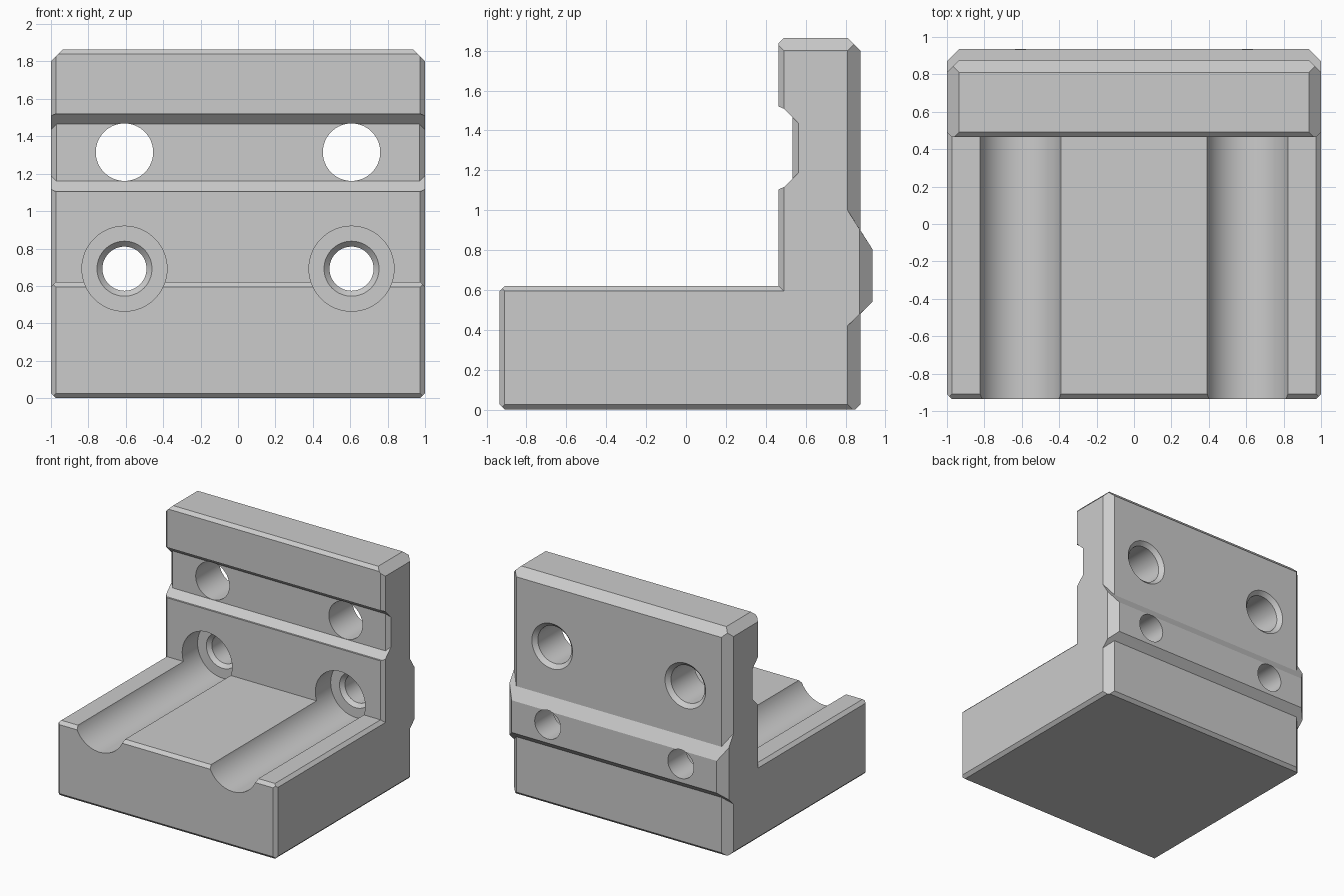
import bpy
import bmesh
from math import cos, sin, pi, radians

old = bpy.data.objects.get("Cube")
if old:
    bpy.data.objects.remove(old, do_unlink=True)

# Single plain metal colour
grey = bpy.data.materials.new("light_grey_metal")
grey.use_nodes = True
COLOUR = (0.6, 0.6, 0.6, 1)
grey.diffuse_color = COLOUR
grey.node_tree.nodes["Principled BSDF"].inputs["Base Color"].default_value = COLOUR


def to_object(name, bm):
    """Finish a closed mesh with outward normals."""
    bm.normal_update()
    bmesh.ops.recalc_face_normals(bm, faces=bm.faces[:])
    if bm.calc_volume(signed=True) < 0:
        bmesh.ops.reverse_faces(bm, faces=bm.faces[:])
    mesh = bpy.data.meshes.new(name)
    bm.to_mesh(mesh)
    bm.free()
    mesh.materials.append(grey)
    obj = bpy.data.objects.new(name, mesh)
    bpy.context.collection.objects.link(obj)
    return obj


# Side profile: each corner of the flat end face (y, z), followed by the
# full-section points it chamfers out to (y, z, inset from the end face)
PROFILE = [
    # front bottom, back bottom
    ((-0.909, 0.026), [(-0.935, 0.026, 0.026), (-0.922, 0.013, 0.013), (-0.909, 0, 0.026)]),
    ((0.81, 0.026), [(0.836, 0, 0.026), (0.849, 0, 0.039), (0.875, 0.026, 0.065)]),
    # ridge across the back
    ((0.81, 0.42), [(0.875, 0.482, 0.065)]),
    ((0.87, 0.478), [(0.935, 0.54, 0.065)]),
    ((0.87, 0.906), [(0.935, 0.805, 0.065)]),
    ((0.81, 1.0), [(0.875, 0.899, 0.065)]),
    # top of the wall
    ((0.81, 1.8), [(0.875, 1.8, 0.065), (0.8425, 1.8325, 0.0325), (0.81, 1.865, 0.065)]),
    ((0.491, 1.8), [(0.491, 1.865, 0.065), (0.465, 1.839, 0.039), (0.465, 1.826, 0.026)]),
    # slot across the wall front
    ((0.491, 1.509), [(0.465, 1.52, 0.026), (0.48, 1.52, 0.011)]),
    ((0.565, 1.435), [(0.535, 1.465, 0.03)]),
    ((0.565, 1.19), [(0.535, 1.16, 0.03)]),
    ((0.491, 1.116), [(0.48, 1.105, 0.011), (0.465, 1.105, 0.026)]),
    # inner corner, base front top
    ((0.491, 0.594), [(0.465, 0.62, 0.026)]),
    ((-0.909, 0.594), [(-0.909, 0.62, 0.026), (-0.922, 0.607, 0.013), (-0.935, 0.594, 0.026)]),
]

# Body: full section skinned across, chamfer faces and flat ends on each side
bm = bmesh.new()
sections = []
for s in (-1, 1):
    end_face, ring = [], []
    for (y, z), outers in PROFILE:
        corner = bm.verts.new((s, y, z))
        end_face.append(corner)
        ring += [(bm.verts.new((s * (1 - inset), oy, oz)), corner) for oy, oz, inset in outers]
    bm.faces.new(end_face)
    for (a, ca), (b, cb) in zip(ring, ring[1:] + ring[:1]):
        bm.faces.new((a, b, ca) if ca is cb else (a, b, cb, ca))
    sections.append([v for v, corner in ring])
left, right = sections
for i in range(len(left)):
    bm.faces.new((left[i - 1], left[i], right[i], right[i - 1]))
bracket = to_object("angle_bracket", bm)


def add_lathe(bm, x, z, profile, sides=64):
    """Closed round solid about a line along y; profile is (y, radius)."""
    rings = []
    for y, r in profile:
        rings.append([bm.verts.new((x + r * cos(2 * pi * k / sides), y,
                                    z + r * sin(2 * pi * k / sides))) for k in range(sides)])
    for a, b in zip(rings, rings[1:]):
        for k in range(sides):
            bm.faces.new((a[k - 1], a[k], b[k], b[k - 1]))
    bm.faces.new(rings[0])
    bm.faces.new(rings[-1])


# Cutters: bolt troughs with stepped countersunk holes, and upper holes
SEAT, BACK = 0.665, 0.875
TROUGH = [(-1.1, 0.2275), (SEAT, 0.2275), (SEAT, 0.147), (SEAT + 0.03, 0.118), (1.1, 0.118)]
UPPER = [(0.3, 0.1535), (BACK - 0.032, 0.1535), (BACK + 0.01, 0.1955), (1.1, 0.1955)]
bm = bmesh.new()
for s in (-1, 1):
    add_lathe(bm, s * 0.607, 0.692, TROUGH)
    add_lathe(bm, s * 0.607, 1.315, UPPER)
cutter = to_object("hole_cutter", bm)
cutter.hide_render = True

holes = bracket.modifiers.new("holes", "BOOLEAN")
holes.operation = "DIFFERENCE"
holes.solver = "EXACT"
holes.object = cutter
bpy.ops.object.select_all(action="DESELECT")
bracket.select_set(True)
bpy.context.view_layer.objects.active = bracket
bpy.ops.object.modifier_apply(modifier=holes.name)
bpy.data.objects.remove(cutter, do_unlink=True)

# Smooth bores, crisp edges
bpy.ops.object.shade_smooth_by_angle(angle=radians(25))
